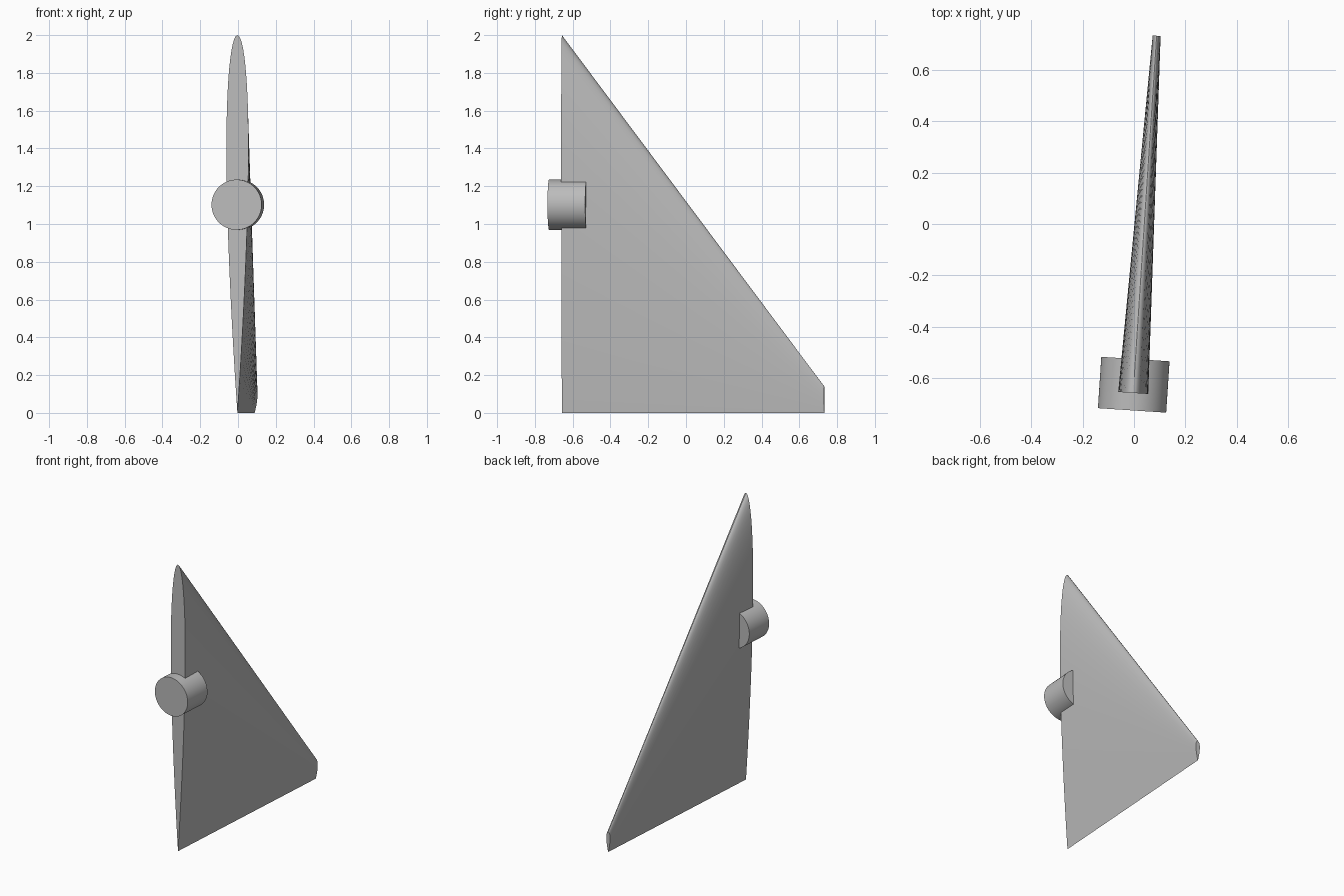
import bpy, math
from mathutils import Matrix

cube = bpy.data.objects.get("Cube")
if cube:
    bpy.data.objects.remove(cube, do_unlink=True)

# Single light grey material
grey = bpy.data.materials.new("light_grey")
grey.use_nodes = True
grey.diffuse_color = (0.5, 0.5, 0.5, 1)
grey.node_tree.nodes["Principled BSDF"].inputs["Base Color"].default_value = (0.5, 0.5, 0.5, 1)

YAW = math.radians(-3.75)
ROOT = (-0.003, -0.657, 0)
SPAN = 1.392
STEPS = 32


def finish(obj, name):
    obj.name = name
    obj.data.materials.append(grey)
    bpy.ops.object.select_all(action='DESELECT')
    obj.select_set(True)
    bpy.context.view_layer.objects.active = obj
    bpy.ops.object.shade_smooth_by_angle(angle=math.radians(30))


def half_thickness(t):
    # Symmetric aerofoil, t runs from the rounded edge to the sharp edge
    return 5 * (0.2969 * math.sqrt(t) - 0.126 * t - 0.3516 * t**2
                + 0.2843 * t**3 - 0.1036 * t**4)


def section(y, chord, thickness):
    # Closed loop: sharp edge, up one side, over the rounded edge, down the other
    loop = []
    for i in range(2 * STEPS):
        angle = math.pi * i / STEPS
        t = (1 + math.cos(angle)) / 2
        side = 1 if i < STEPS else -1
        x = 0 if i == 0 else side * thickness * half_thickness(t)
        loop.append((x, y, chord * (1 - t)))
    return loop


# Tapered fin lofted from the large section to the small one
n = 2 * STEPS
verts = section(0, 2.0, 0.117) + section(SPAN, 0.14, 0.031)
faces = [(i, (i + 1) % n, n + (i + 1) % n, n + i) for i in range(n)]
faces += [tuple(reversed(range(n))), tuple(range(n, 2 * n))]
mesh = bpy.data.meshes.new("fin")
mesh.from_pydata(verts, [], faces)
# Wind all faces outward
import bmesh
bm = bmesh.new()
bm.from_mesh(mesh)
bmesh.ops.recalc_face_normals(bm, faces=bm.faces)
bm.to_mesh(mesh)
bm.free()
fin = bpy.data.objects.new("fin", mesh)
bpy.context.collection.objects.link(fin)
fin.matrix_world = Matrix.Translation(ROOT) @ Matrix.Rotation(YAW, 4, 'Z')
finish(fin, "fin")

# Pivot shaft, a short cylinder through the wide end
bpy.ops.mesh.primitive_cylinder_add(
    vertices=64, radius=0.133, depth=0.2, location=(-0.001, -0.625, 1.102),
    rotation=(math.pi / 2, 0, YAW))
finish(bpy.context.object, "pivot_shaft")
